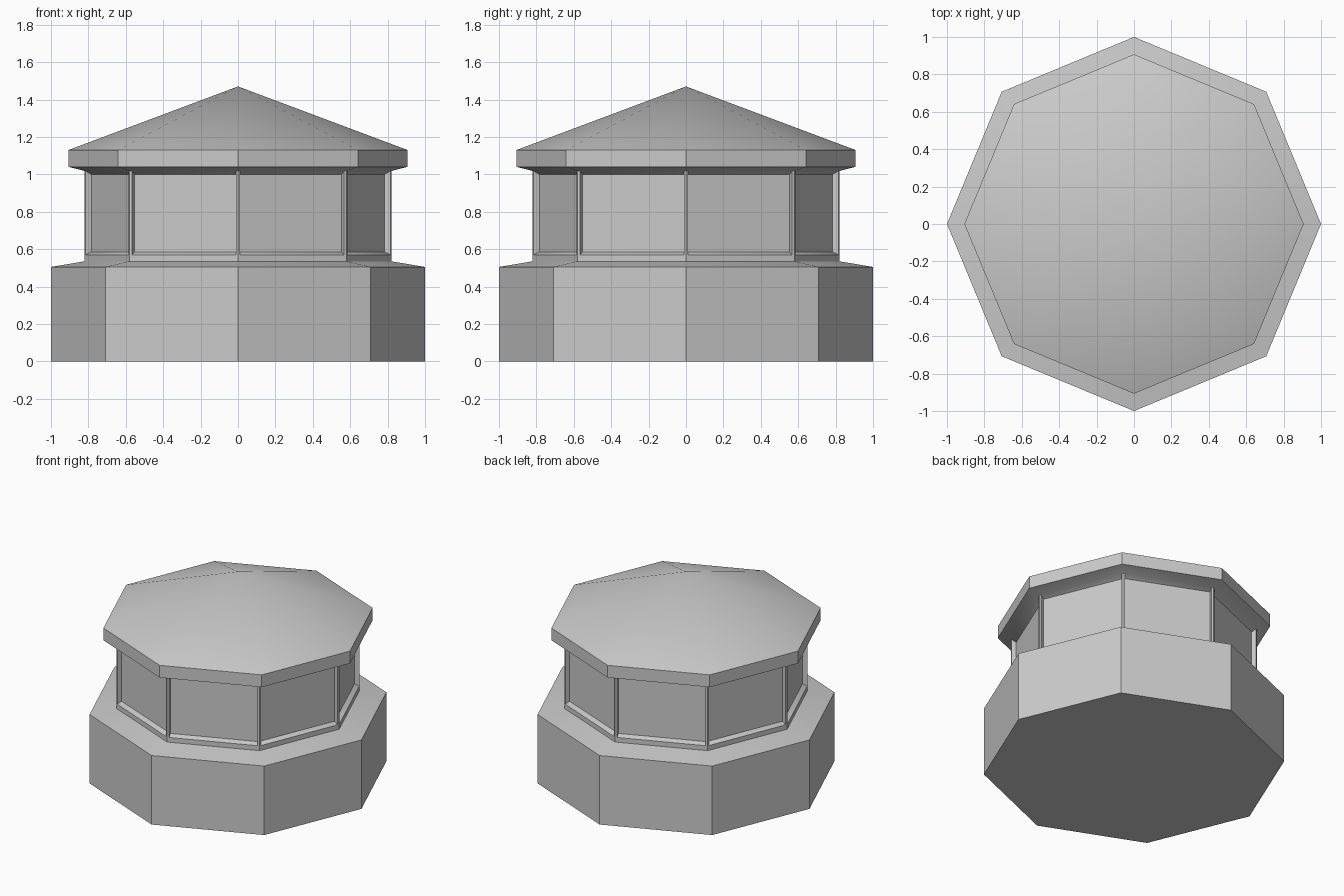
import bpy, bmesh
from math import cos, sin, tau

if "Cube" in bpy.data.objects:
    bpy.data.objects.remove(bpy.data.objects["Cube"])

SIDES = 8  # corners lie on the x and y axes


def finish(name, bm):
    bmesh.ops.recalc_face_normals(bm, faces=bm.faces)
    mesh = bpy.data.meshes.new(name)
    bm.to_mesh(mesh)
    bm.free()
    ob = bpy.data.objects.new(name, mesh)
    bpy.context.collection.objects.link(ob)
    bpy.ops.object.select_all(action='DESELECT')
    ob.select_set(True)
    bpy.context.view_layer.objects.active = ob
    bpy.ops.object.shade_smooth_by_angle(angle=0.5)
    return ob


def octagon(name, profile):
    """Closed eight-sided turned shape from (radius, z) points, bottom to top."""
    bm = bmesh.new()
    rings = []
    for r, z in profile:
        if r == 0:
            rings.append([bm.verts.new((0, 0, z))] * SIDES)
        else:
            rings.append([bm.verts.new((r * cos(tau * i / SIDES), r * sin(tau * i / SIDES), z))
                          for i in range(SIDES)])
    for a, b in zip(rings, rings[1:]):
        for i in range(SIDES):
            j = (i + 1) % SIDES
            bm.faces.new(list(dict.fromkeys((a[i], a[j], b[j], b[i]))))
    for ring in (rings[0], rings[-1]):
        if ring[0] is not ring[1]:
            bm.faces.new(ring)
    return finish(name, bm)


# Base, shoulder, sill, recessed panes and overhanging roof in one profile
octagon("octagonal_lantern_house", [
    (1.0, 0), (1.0, 0.505), (0.82, 0.535), (0.82, 0.57), (0.785, 0.585),
    (0.785, 1.0), (0.82, 1.018), (0.907, 1.04), (0.907, 1.13), (0, 1.47)])

# Slim kite-section posts at the corners between panes
section = [(0.82, 0), (0.815, 0.012), (0.782, 0.001), (0.782, -0.001), (0.815, -0.012)]
for n in range(SIDES):
    c, s = cos(tau * n / SIDES), sin(tau * n / SIDES)
    bm = bmesh.new()
    low, high = [[bm.verts.new((x * c - y * s, x * s + y * c, z)) for x, y in section]
                 for z in (0.565, 1.018)]
    bm.faces.new(low)
    bm.faces.new(high)
    for i in range(len(section)):
        j = (i + 1) % len(section)
        bm.faces.new((low[i], low[j], high[j], high[i]))
    finish(f"corner_post_{n + 1}", bm)
